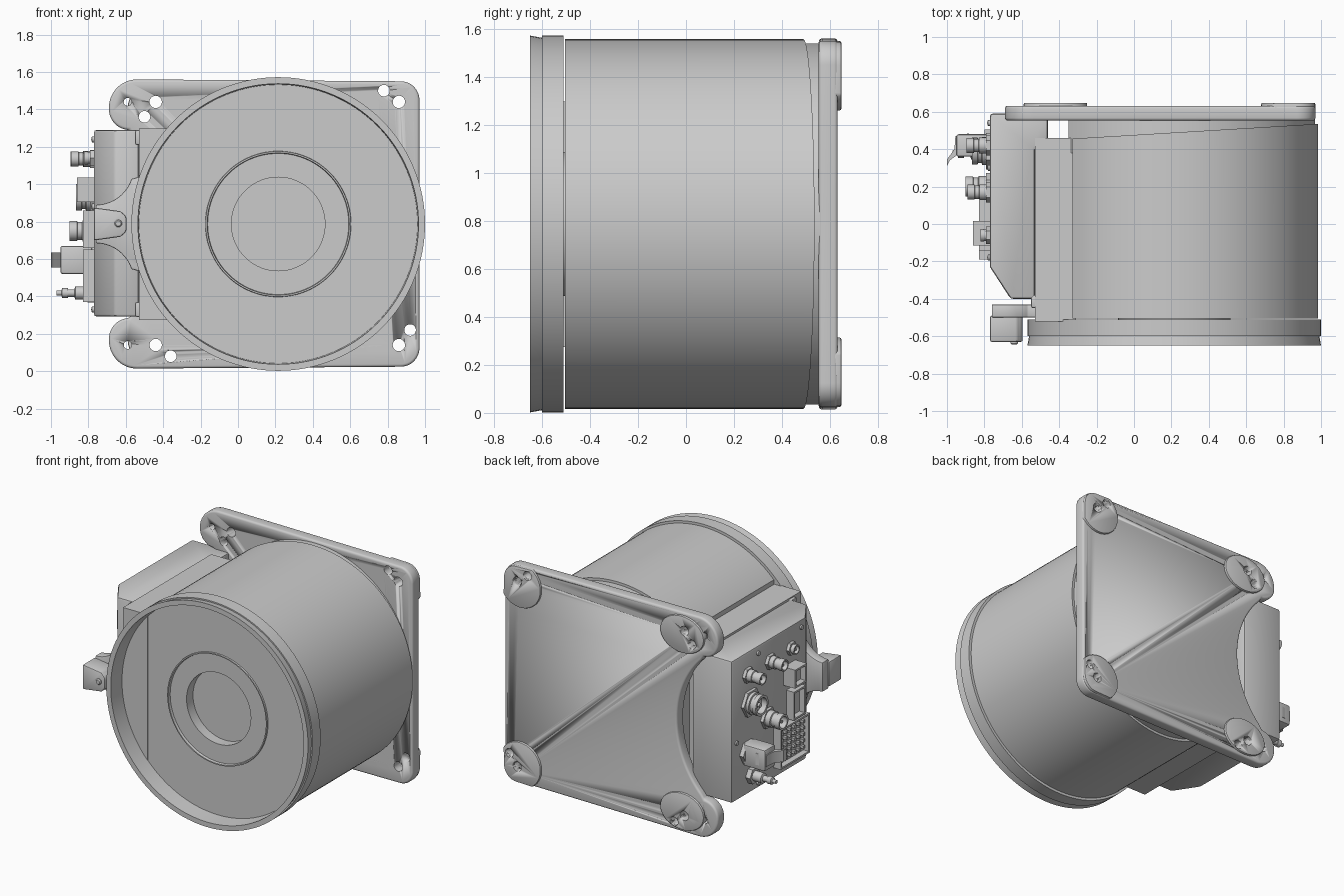
import bpy, bmesh
from math import cos, sin, radians, pi, tau
from mathutils import Vector

if "Cube" in bpy.data.objects:
    bpy.data.objects.remove(bpy.data.objects["Cube"])

CX, CZ = 0.215, 0.787          # drum axis


def finish(name, bm, bevel=0.0, seg=2):
    bmesh.ops.remove_doubles(bm, verts=bm.verts, dist=1e-5)
    bmesh.ops.recalc_face_normals(bm, faces=bm.faces)
    me = bpy.data.meshes.new(name)
    bm.to_mesh(me)
    bm.free()
    ob = bpy.data.objects.new(name, me)
    bpy.context.collection.objects.link(ob)
    activate(ob)
    if bevel:
        m = ob.modifiers.new("bevel", 'BEVEL')
        m.width, m.segments, m.limit_method = bevel, seg, 'ANGLE'
        m.angle_limit = radians(35)
        bpy.ops.object.modifier_apply(modifier=m.name)
    bpy.ops.object.shade_smooth_by_angle(angle=radians(32))
    return ob


def activate(ob):
    bpy.ops.object.select_all(action='DESELECT')
    ob.select_set(True)
    bpy.context.view_layer.objects.active = ob


def arc(cx, cz, rx, a0, a1, n=12, rz=None):
    rz = rz or rx
    angles = [radians(a0 + (a1 - a0) * i / n) for i in range(n + 1)]
    return [(cx + rx * cos(a), cz + rz * sin(a)) for a in angles]


def flip(pts):
    """Mirror a profile over the horizontal mid plane."""
    return [(x, 2 * CZ - z) for x, z in reversed(pts)]


def prism(name, pts, axis, lo, hi, bevel=0.0, seg=2):
    place = {'x': lambda p, t: (t, p[0], p[1]), 'y': lambda p, t: (p[0], t, p[1]),
             'z': lambda p, t: (p[0], p[1], t)}[axis]
    bm = bmesh.new()
    a = [bm.verts.new(place(p, lo)) for p in pts]
    b = [bm.verts.new(place(p, hi)) for p in pts]
    bm.faces.new(a)
    bm.faces.new(b)
    for i in range(len(pts)):
        j = (i + 1) % len(pts)
        bm.faces.new((a[i], a[j], b[j], b[i]))
    return finish(name, bm, bevel, seg)


def block(name, x0, x1, y0, y1, z0, z1, bevel=0.0):
    return prism(name, [(x0, y0), (x1, y0), (x1, y1), (x0, y1)], 'z', z0, z1, bevel)


def lathe(name, prof, centre, axis='y', n=128, cuts=()):
    """Spin (radius, height) points; 'x' heights run outward to -x."""
    c0, c1, c2 = centre
    bm = bmesh.new()
    rings = []
    for r, h in prof:
        ring = []
        for i in range(n):
            u, v = r * cos(tau * i / n), r * sin(tau * i / n)
            ring.append(bm.verts.new((c0 + u, c1 + h, c2 + v) if axis == 'y'
                                     else (c0 - h, c1 + u, c2 + v)))
        rings.append(ring)
    for a, b in zip(rings, rings[1:]):
        for i in range(n):
            j = (i + 1) % n
            bm.faces.new((a[i], a[j], b[j], b[i]))
    bmesh.ops.remove_doubles(bm, verts=bm.verts, dist=1e-5)
    for co, no in cuts:
        res = bmesh.ops.bisect_plane(bm, geom=bm.verts[:] + bm.edges[:] + bm.faces[:],
                                     plane_co=co, plane_no=no, clear_outer=True)
        edges = [e for e in res['geom_cut'] if isinstance(e, bmesh.types.BMEdge)]
        bmesh.ops.edgeloop_fill(bm, edges=edges)
    return finish(name, bm)


# --- drum: front flange with recessed face, clipped body, neck
lathe("front_flange", [(0, -.45), (.25, -.45), (.25, -.522), (.377, -.522), (.38, -.54),
                       (.388, -.54), (.39, -.53), (.745, -.53), (.75, -.65), (.785, -.65),
                       (.776, -.6), (.785, -.6), (.785, -.51), (.3, -.51), (.3, -.42),
                       (0, -.42)], (CX, 0, CZ))
lathe("drum_body", [(0, -.40), (.31, -.40), (.31, -.505), (.77, -.505), (.77, .6), (0, .6)],
      (CX, 0, CZ), cuts=[(Vector((-.35, .455, 0)), Vector((-.08, 1.33, 0))),
                         (Vector((-.33, 0, 0)), Vector((-1, 0, 0)))])
lathe("rear_neck", [(0, .38), (.752, .38), (.752, .56), (0, .56)], (CX, 0, CZ),
      cuts=[(Vector((-.35, 0, 0)), Vector((-1, 0, 0)))])
prism("recess_side_panel", arc(CX, CZ, .743, 137.3, 222.7, 24), 'y', -.535, -.525)

# --- rear mounting plate with ears and corner pads
upper = (arc(.87, 1.45, .1, 0, 90) + arc(-.54, 1.41, .15, 90, 180)
         + arc(-.58, 1.40, .11, 180, 270) + arc(-1.05, CZ, .68, 44, 0, 24)[:-1])
plate = prism("mounting_plate", upper + flip(upper), 'y', .553, .632, .018, 3)
pad_r = arc(.868, 1.448, .098, 0, 90, 8) + arc(.84, 1.42, .16, 126, 324, 24)
pad_l = arc(-.42, 1.41, .17, 0, 360 - 10, 35, .13)
plates = [plate]
for side, pts in (("right", pad_r), ("left", pad_l)):
    plates.append(prism(f"pad_upper_{side}", pts, 'y', .60, .648, .008))
    plates.append(prism(f"pad_lower_{side}", flip(pts), 'y', .60, .648, .008))

# --- bolt holes through plate and pads
holes = [(-.59, 1.44, .021), (-.44, 1.44, .033), (-.50, 1.36, .031), (.78, 1.50, .031),
         (.86, 1.44, .033), (.92, .22, .031), (.86, .14, .033), (-.59, .14, .021),
         (-.44, .14, .033), (-.36, .08, .031)]
for x, z, r in holes:
    cutter = lathe("hole_cutter", [(0, .5), (r, .5), (r, .7), (0, .7)], (x, 0, z), n=24)
    cutter.hide_render = True
    for ob in plates:
        xs = [v.co.x for v in ob.data.vertices]
        zs = [v.co.z for v in ob.data.vertices]
        if min(xs) < x < max(xs) and min(zs) < z < max(zs):
            activate(ob)
            m = ob.modifiers.new("hole", 'BOOLEAN')
            m.operation, m.solver, m.object = 'DIFFERENCE', 'EXACT', cutter
            bpy.ops.object.modifier_apply(modifier=m.name)
    bpy.data.objects.remove(cutter)

# --- electronics housing on the left side
prism("housing", [(-.77, .59), (-.46, .59), (-.46, .44), (-.53, .40), (-.53, -.40),
                  (-.66, -.40), (-.77, -.23)], 'z', .292, 1.29, .014)
block("housing_base", -.53, -.31, -.52, .46, .275, 1.298)
for k, z in (("upper", 1.25), ("lower", .33)):
    block(f"housing_lug_{k}", -.55, -.44, -.45, -.38, z - .04, z + .04, .01)

# --- front latch bracket
web = [(-.45, 1.06)] + arc(-.76, 1.09, .2, -18, -90, 10)
prism("latch_web", web + flip(web), 'y', -.50, -.43, .006)
nose = [(-.77, .875), (-.625, .855)] + arc(-.64, CZ + .02, .045, 60, 0, 5)
prism("latch_block", nose + flip(nose), 'y', -.63, -.49, .01)
lathe("latch_screw", [(0, -.645), (.014, -.645), (.02, -.638), (.02, -.6), (0, -.6)],
      (-.64, 0, .79), n=20)


# --- connectors on the left panel
def plug(name, y, z, r, length):
    at = (-.76, y, z)
    lathe(name + "_nut", [(0, 0), (1.3 * r, 0), (1.3 * r, .032), (0, .032)], at, 'x', 6)
    lathe(name, [(0, 0), (r, 0), (r, .5 * length), (.85 * r, .52 * length),
                 (.85 * r, .7 * length), (.95 * r, .72 * length), (.95 * r, length),
                 (.72 * r, length), (.72 * r, .6 * length), (.2 * r, .6 * length),
                 (.2 * r, .9 * length), (0, .9 * length)], at, 'x', 28)


def port(name, y, z, w, h, depth):
    bm = bmesh.new()
    bmesh.ops.create_cube(bm, size=1)
    for v in bm.verts:
        v.co = Vector((-.76 + (v.co.x - .5) * depth, y + v.co.y * w, z + v.co.z * h))
    bm.normal_update()
    face = min(bm.faces, key=lambda f: f.calc_center_median().x)
    bmesh.ops.inset_individual(bm, faces=[face], thickness=.018)
    bmesh.ops.inset_individual(bm, faces=[face], thickness=.001, depth=-.04)
    finish(name, bm)


for i, (y, z, r, length) in enumerate([(.42, 1.135, .042, .135), (.17, 1.135, .042, .13),
                                       (-.06, 1.14, .036, .06), (.39, .93, .075, .105),
                                       (.20, .75, .056, .14)]):
    plug(f"round_connector_{i + 1}", y, z, r, length)
port("square_port", -.05, .97, .13, .13, .10)
port("tall_port", -.08, .76, .13, .20, .07)
port("multi_pin_port", -.03, .51, .32, .28, .07)
for i in range(6):
    for j in range(5):
        y, z = -.15 + i * .048, .42 + j * .045
        block(f"pin_{i}_{j}", -.815, -.77, y - .01, y + .01, z - .01, z + .01)
for i, (y, z) in enumerate([(-.18, 1.24), (.3, 1.24), (-.18, .88), (.3, .33), (.54, .7)]):
    lathe(f"panel_screw_{i + 1}", [(0, 0), (.016, 0), (.016, .016), (0, .02)],
          (-.765, y, z), 'x', 12)

# grounding stud
lathe("stud_nut", [(0, 0), (.058, 0), (.058, .045), (0, .045)], (-.76, .38, .418), 'x', 6)
lathe("stud", [(0, 0), (.035, 0), (.035, .11), (.02, .115), (.02, .15), (.026, .15),
               (.026, .18), (.013, .185), (.013, .21), (0, .21)], (-.76, .38, .418), 'x', 20)

# latched power connector with release lever
lathe("power_nut", [(0, 0), (.085, 0), (.085, .04), (0, .04)], (-.76, .42, .595), 'x', 6)
block("power_plug", -.95, -.78, .36, .48, .52, .67, .012)
prism("power_lever", [(-.88, .485), (-.955, .47), (-.96, .40), (-1.0, .345), (-1.0, .31),
                      (-.985, .34), (-.93, .38)], 'z', .555, .635)
